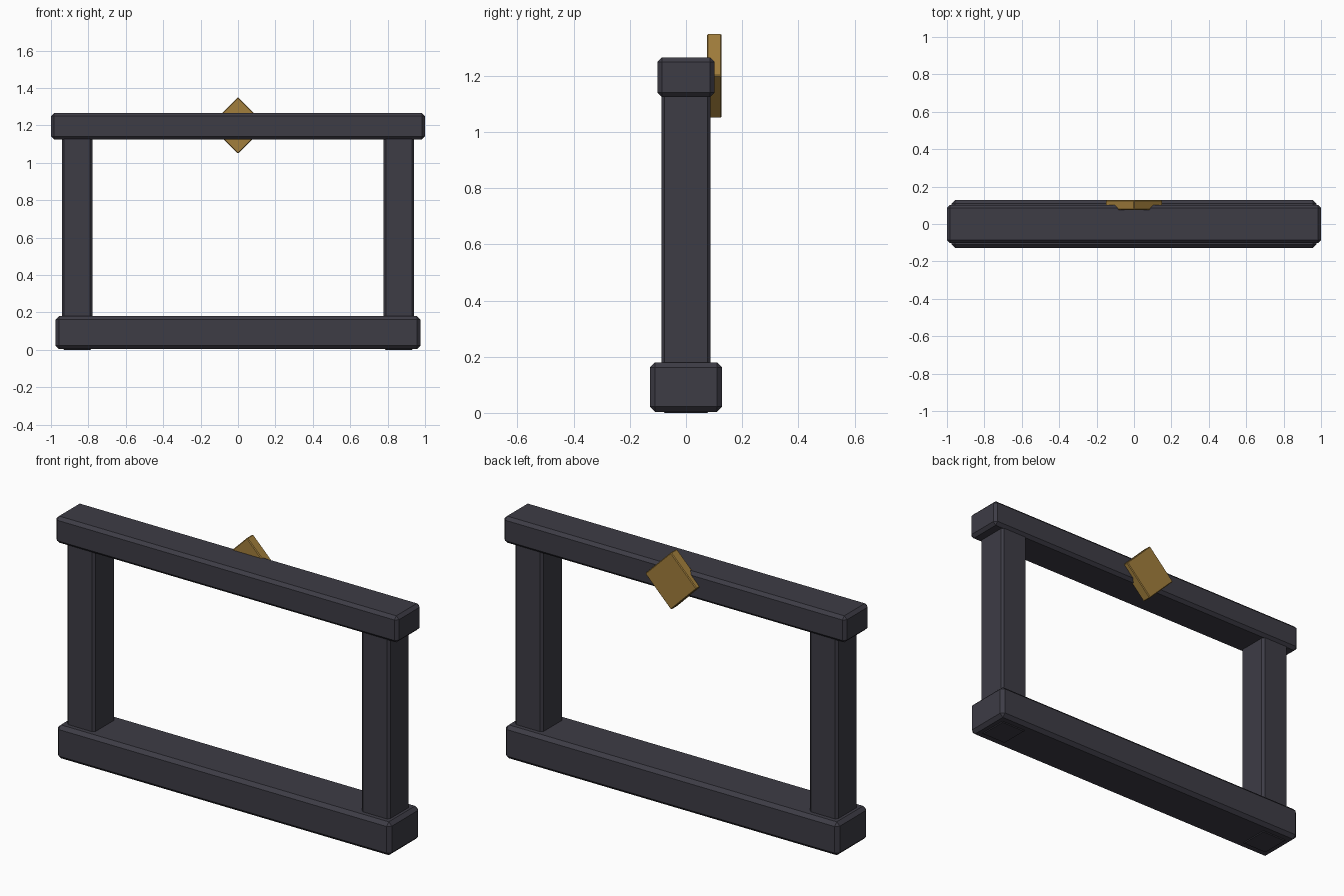
import bpy
import math

cube = bpy.data.objects.get("Cube")
if cube:
    bpy.data.objects.remove(cube, do_unlink=True)


def material(name, rgb):
    mat = bpy.data.materials.new(name)
    mat.use_nodes = True
    mat.diffuse_color = (*rgb, 1)
    mat.node_tree.nodes["Principled BSDF"].inputs["Base Color"].default_value = (*rgb, 1)
    return mat


def block(name, centre, size, mat, chamfer, turn=0):
    """Flat-shaded box with chamfered edges, turned about y."""
    bpy.ops.mesh.primitive_cube_add(size=1, location=centre)
    obj = bpy.context.object
    obj.name = name
    obj.scale = size
    bpy.ops.object.transform_apply(location=False, rotation=False, scale=True)
    obj.rotation_euler.y = turn
    obj.data.materials.append(mat)
    bevel = obj.modifiers.new("chamfer", "BEVEL")
    bevel.width = chamfer
    bevel.segments = 1
    return obj


charcoal = material("charcoal", (0.047, 0.045, 0.060))
gold = material("dull gold", (0.36, 0.21, 0.045))

# Horizontal beams
block("bottom_beam", (0, 0, 0.092), (1.95, 0.256, 0.176), charcoal, 0.018)
block("top_beam", (0, 0, 1.195), (2.0, 0.204, 0.14), charcoal, 0.016)

# Uprights run through the bottom beam to the ground
for side, name in ((1, "left_post"), (-1, "right_post")):
    block(name, (side * 0.86, 0, 0.59), (0.164, 0.176, 1.18), charcoal, 0.012)

# Diamond plaque on the back of the top beam
block("diamond_plaque", (0, 0.101, 1.2), (0.214, 0.052, 0.214), gold, 0.004, math.pi / 4)
